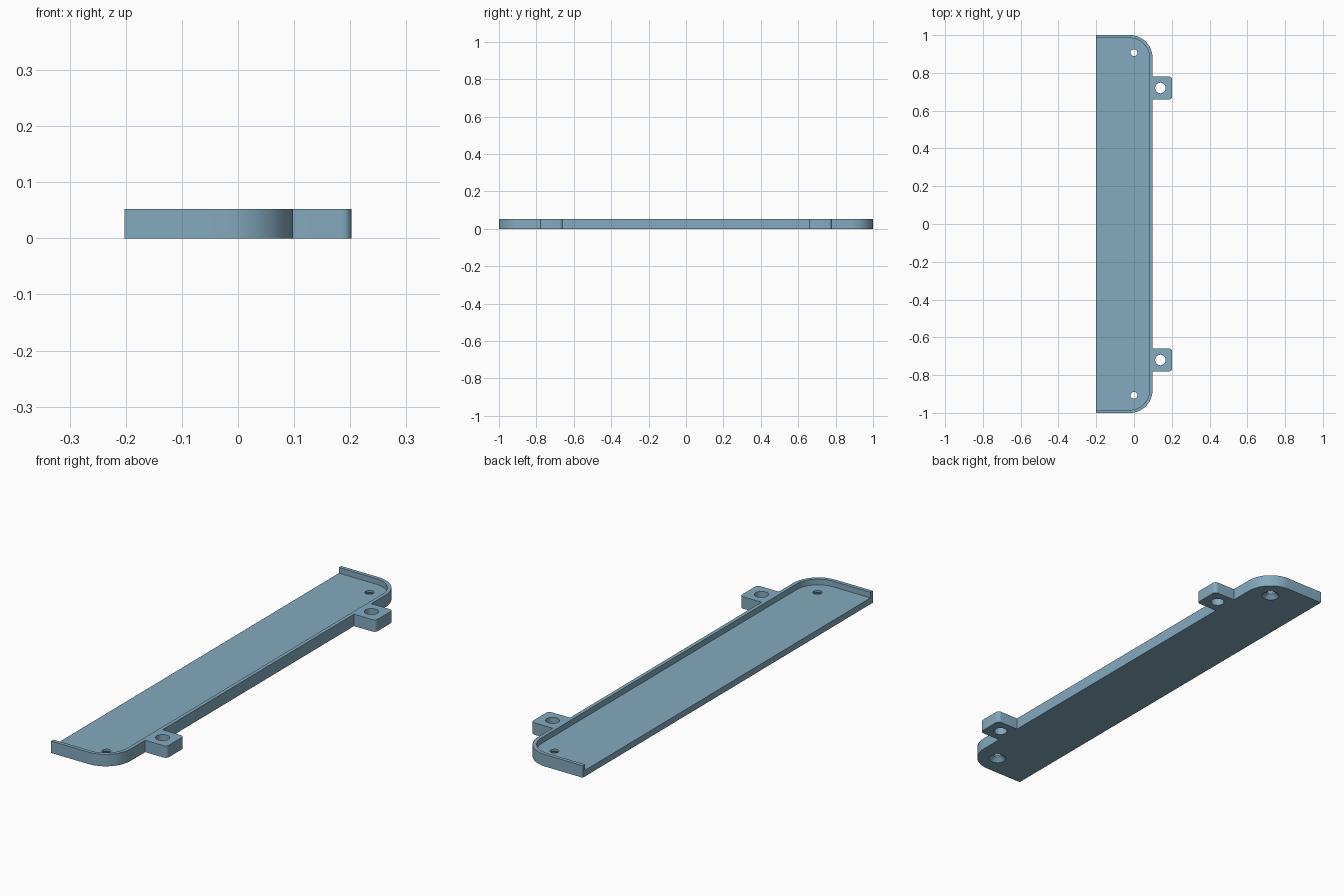
import bpy, bmesh, math

if "Cube" in bpy.data.objects:
    bpy.data.objects.remove(bpy.data.objects["Cube"])

mat = bpy.data.materials.new("steel_blue")
mat.diffuse_color = (0.23, 0.40, 0.52, 1)
mat.use_nodes = True
mat.node_tree.nodes["Principled BSDF"].inputs["Base Color"].default_value = mat.diffuse_color

H, FLOOR = 0.052, 0.027
LEFT, RIGHT, END, R, RIM = -0.202, 0.098, 1.0, 0.12, 0.016


def tray_outline(inset, left):
    """Plan outline: square on the left, rounded corners on the right."""
    r, x, y = R - inset, RIGHT - R, END - R
    pts = [(left, -END + inset)]
    for cy, start in ((-y, -90), (y, 0)):
        for i in range(17):
            a = math.radians(start + 90 * i / 16)
            pts.append((x + r * math.cos(a), cy + r * math.sin(a)))
    return pts + [(left, END - inset)]


def tab_outline(y):
    """Square lug with two small rounded outer corners."""
    x1, half, r = 0.202, 0.06, 0.016
    pts = [(RIGHT - 0.006, y - half)]
    for cy, start in ((y - half + r, -90), (y + half - r, 0)):
        for i in range(7):
            a = math.radians(start + 15 * i)
            pts.append((x1 - r + r * math.cos(a), cy + r * math.sin(a)))
    return pts + [(RIGHT - 0.006, y + half)]


def finish(name, bm):
    bmesh.ops.recalc_face_normals(bm, faces=bm.faces)
    me = bpy.data.meshes.new(name)
    bm.to_mesh(me)
    bm.free()
    me.materials.append(mat)
    ob = bpy.data.objects.new(name, me)
    bpy.context.collection.objects.link(ob)
    return ob


def prism(name, pts, z0, z1):
    bm = bmesh.new()
    f = bm.faces.new([bm.verts.new((x, y, z0)) for x, y in pts])
    ext = bmesh.ops.extrude_face_region(bm, geom=[f])["geom"]
    bmesh.ops.translate(bm, vec=(0, 0, z1 - z0),
                        verts=[v for v in ext if isinstance(v, bmesh.types.BMVert)])
    return finish(name, bm)


def turned_cutter(name, x, y, profile):
    """Round cutter from (radius, z) rings."""
    bm = bmesh.new()
    n = 32
    rings = [[bm.verts.new((x + r * math.cos(2 * math.pi * i / n),
                            y + r * math.sin(2 * math.pi * i / n), z))
              for i in range(n)] for r, z in profile]
    for a, b in zip(rings, rings[1:]):
        for i in range(n):
            bm.faces.new((a[i], a[(i + 1) % n], b[(i + 1) % n], b[i]))
    bm.faces.new(rings[0])
    bm.faces.new(rings[-1])
    return finish(name, bm)


def cut(ob, cutter):
    m = ob.modifiers.new("cut", "BOOLEAN")
    m.operation, m.solver, m.object = "DIFFERENCE", "EXACT", cutter
    cutter.hide_render = True
    cutter.hide_set(True)


def smooth(ob):
    bpy.ops.object.select_all(action="DESELECT")
    ob.select_set(True)
    bpy.context.view_layer.objects.active = ob
    bpy.ops.object.shade_smooth_by_angle(angle=math.radians(30))


# Tray with recessed floor, open along the left side
tray = prism("tray", tray_outline(0, LEFT), 0, H)
cut(tray, prism("recess_cutter", tray_outline(RIM, LEFT - 0.1), FLOOR, H + 0.1))

for side, s in (("front", -1), ("back", 1)):
    # Countersunk screw hole through the floor
    cut(tray, turned_cutter(side + "_screw_cutter", 0, s * 0.907,
                            [(0.038, -0.01), (0.036, 0.0), (0.018, 0.018), (0.018, 0.1)]))
    # Mounting lug with a through hole
    lug = prism(side + "_lug", tab_outline(s * 0.72), 0, H)
    cut(lug, turned_cutter(side + "_lug_cutter", 0.14, s * 0.72,
                           [(0.028, -0.1), (0.028, 0.2)]))
    smooth(lug)
smooth(tray)
